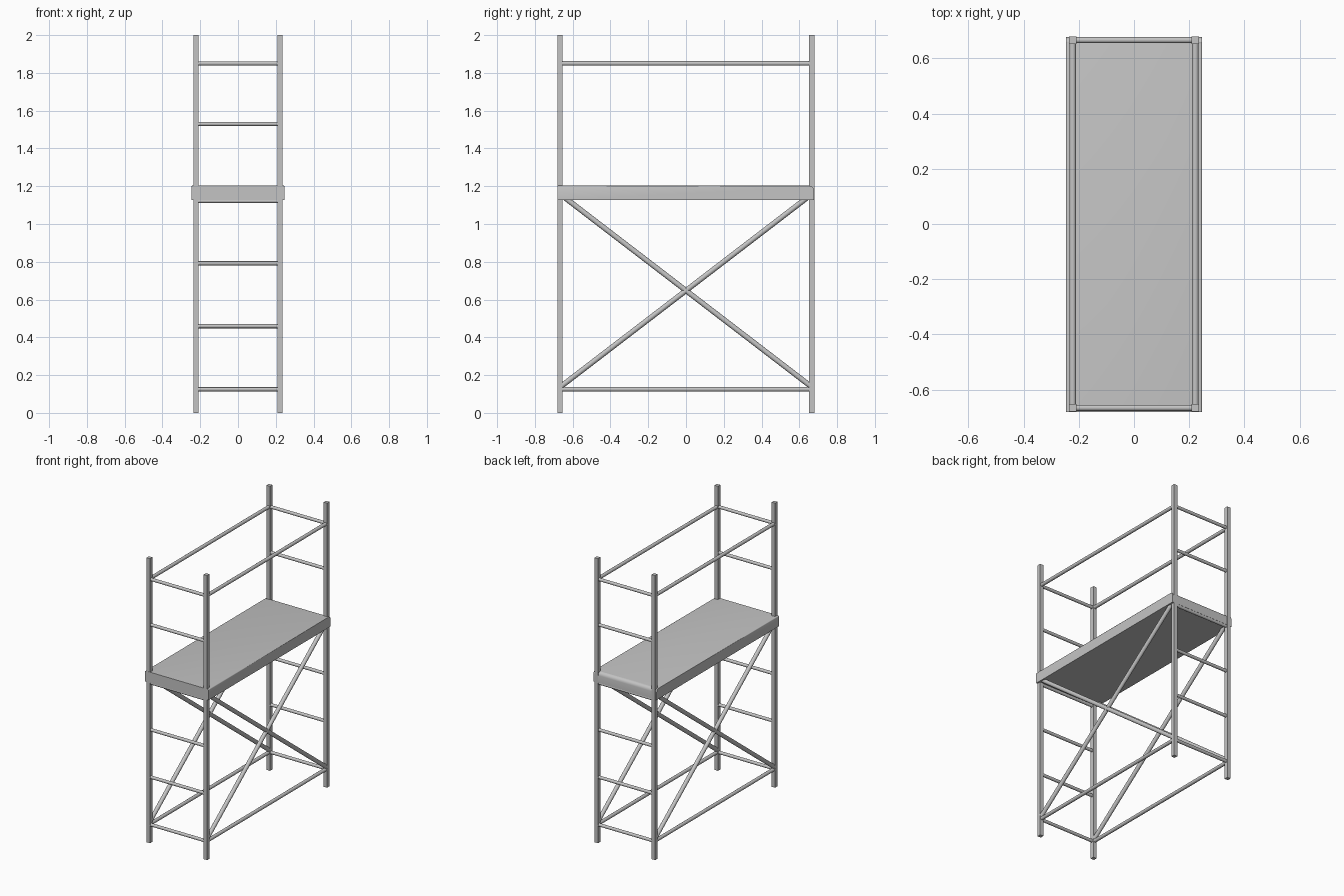
import bpy
import bmesh
from math import radians
from mathutils import Vector

cube = bpy.data.objects.get("Cube")
if cube:
    bpy.data.objects.remove(cube, do_unlink=True)

PX, PY = 0.222, 0.666          # post centres
POST = 0.027                   # post width
LOW, HIGH = 0.125, 1.85        # lowest and highest rungs

steel = bpy.data.materials.new("galvanised grey")
steel.use_nodes = True
steel.diffuse_color = (0.55, 0.55, 0.55, 1)
steel.node_tree.nodes["Principled BSDF"].inputs["Base Color"].default_value = (0.55, 0.55, 0.55, 1)


def finish(obj, name):
    obj.name = name
    obj.data.materials.append(steel)
    return obj


def box(name, lo, hi):
    lo, hi = Vector(lo), Vector(hi)
    bpy.ops.mesh.primitive_cube_add(size=1, location=(lo + hi) / 2)
    obj = bpy.context.object
    obj.scale = hi - lo
    bpy.ops.object.transform_apply(location=False, rotation=False)
    return finish(obj, name)


def tube(name, a, b, radius):
    a, b = Vector(a), Vector(b)
    bpy.ops.mesh.primitive_cylinder_add(vertices=16, radius=radius, depth=(b - a).length,
                                        location=(a + b) / 2)
    obj = bpy.context.object
    obj.rotation_euler = (b - a).to_track_quat("Z", "Y").to_euler()
    bpy.ops.object.shade_smooth_by_angle(angle=radians(40))
    return finish(obj, name)


# Square corner posts
for x in (-PX, PX):
    for y in (-PY, PY):
        h = POST / 2
        box("corner_post", (x - h, y - h, 0), (x + h, y + h, 2))

# Ladder rungs at both ends
for y in (-PY, PY):
    for z in (LOW, 0.459, 0.792, 1.122, 1.53, HIGH):
        tube("ladder_rung", (-PX, y, z), (PX, y, z), 0.011)

# Long rails and crossed braces on both sides
for x in (-PX, PX):
    tube("base_rail", (x, -PY, LOW), (x, PY, LOW), 0.012)
    tube("guard_rail", (x, -PY, HIGH), (x, PY, HIGH), 0.012)
    for s in (-1, 1):
        tube("cross_brace", (x, -s * PY, 0.137), (x, s * PY, 1.158), 0.014)

# Deck with softened long edges and a rounder back edge
deck = box("deck", (-0.246, -0.6805, 1.127), (0.246, 0.677, 1.203))
bm = bmesh.new()
bm.from_mesh(deck.data)


def top_edges(axis, sign):
    return [e for e in bm.edges if all(v.co.z > 0 and v.co[axis] * sign > 0.2 for v in e.verts)]


bmesh.ops.bevel(bm, geom=top_edges(1, 1), offset=0.025, segments=4, profile=0.5, affect="EDGES")
long_edges = [e for e in bm.edges if e.calc_length() > 1
              and all(v.co.z > 0 for v in e.verts)]
bmesh.ops.bevel(bm, geom=long_edges, offset=0.007, segments=3, profile=0.5, affect="EDGES")
bm.to_mesh(deck.data)
bm.free()
bpy.ops.object.shade_smooth_by_angle(angle=radians(40))
